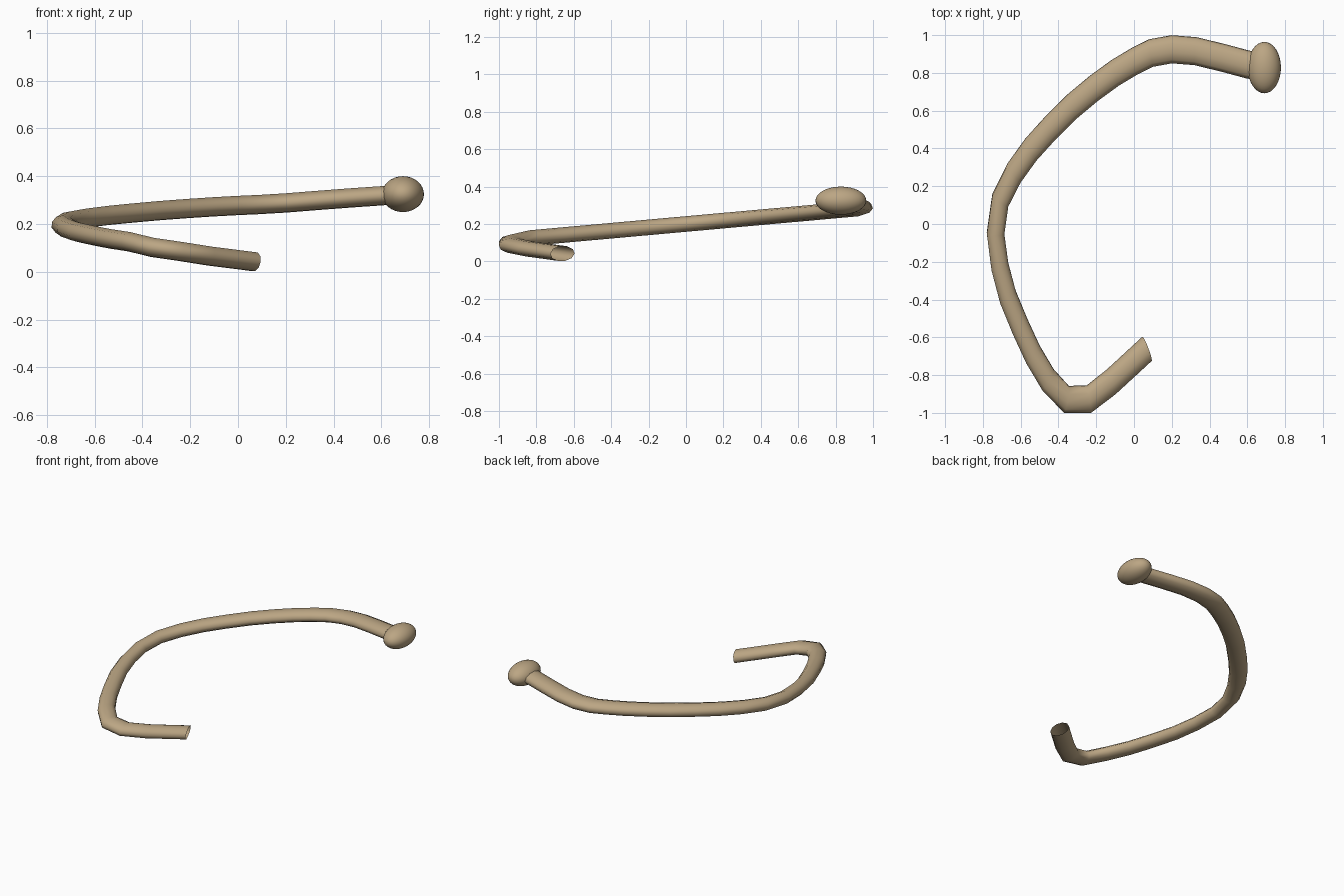
import bpy

if "Cube" in bpy.data.objects:
    bpy.data.objects.remove(bpy.data.objects["Cube"])

# The whole piece is a round rod and ball, stretched unevenly by these factors
STRETCH = (0.088, 0.136, 0.075)
ROD_RADIUS = 0.55


def climb(y):
    """Height of the long sweep, which rises evenly towards the back."""
    return 0.2 + 0.09 * y


start = [(0.07, -0.66, 0.042), (-0.12, -0.835, 0.066), (-0.24, -0.928, 0.085), (-0.358, -0.928, 0.102)]
sweep = [(-0.455, -0.825), (-0.535, -0.69), (-0.602, -0.545), (-0.668, -0.385),
         (-0.71, -0.225), (-0.733, -0.05), (-0.708, 0.125), (-0.635, 0.27),
         (-0.545, 0.395), (-0.45, 0.5), (-0.33, 0.62), (-0.21, 0.72),
         (-0.1, 0.8), (0.0, 0.86), (0.09, 0.905)]
finish = [(0.2, 0.925, 0.288), (0.325, 0.915, 0.298), (0.47, 0.88, 0.309),
          (0.6, 0.845, 0.318), (0.69, 0.828, 0.325)]
path = start + [(x, y, climb(y)) for x, y in sweep] + finish

# Bent rod, open at its ends
curve = bpy.data.curves.new("bent_rod", 'CURVE')
curve.dimensions = '3D'
curve.bevel_depth = ROD_RADIUS
curve.bevel_resolution = 3
curve.use_fill_caps = False
spline = curve.splines.new('POLY')
spline.points.add(len(path) - 1)
for point, co in zip(spline.points, path):
    point.co = (*[c / s for c, s in zip(co, STRETCH)], 1)
rod = bpy.data.objects.new("bent_rod", curve)
rod.scale = STRETCH
bpy.context.collection.objects.link(rod)
bpy.context.view_layer.objects.active = rod
rod.select_set(True)
bpy.ops.object.convert(target='MESH')
bpy.ops.object.transform_apply(location=False, rotation=False, scale=True)
bpy.ops.object.shade_smooth()

# Ball at the raised end
bpy.ops.mesh.primitive_uv_sphere_add(segments=32, ring_count=16, radius=1, location=path[-1])
ball = bpy.context.object
ball.name = "end_ball"
ball.scale = STRETCH
bpy.ops.object.transform_apply(location=False, rotation=False, scale=True)
bpy.ops.object.shade_smooth()

# Tan colour
tan = bpy.data.materials.new("tan")
tan.diffuse_color = (0.5, 0.38, 0.23, 1)
tan.use_nodes = True
tan.node_tree.nodes["Principled BSDF"].inputs["Base Color"].default_value = tan.diffuse_color
for part in (rod, ball):
    part.data.materials.clear()
    part.data.materials.append(tan)
